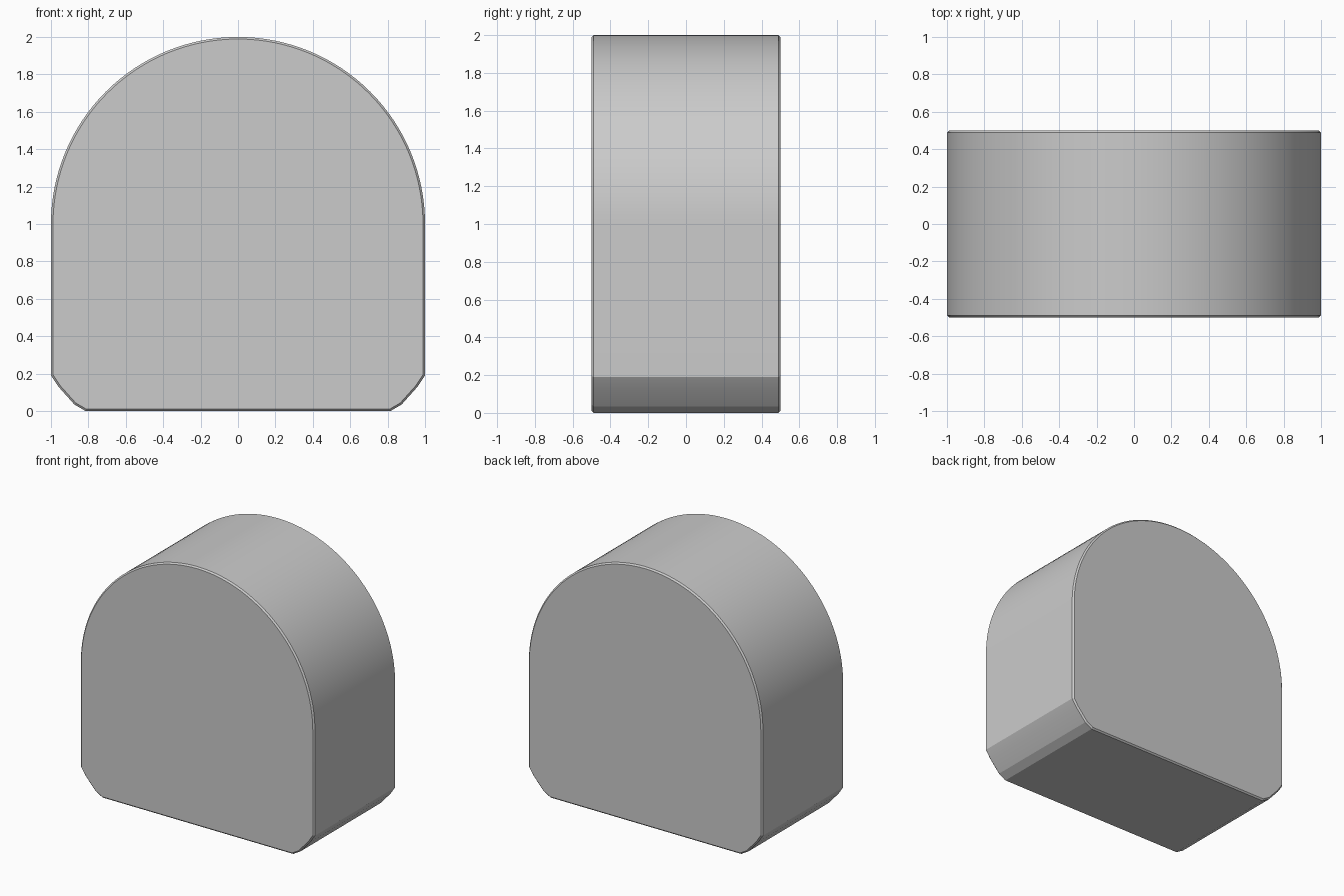
import bpy, bmesh, math

if "Cube" in bpy.data.objects:
    bpy.data.objects.remove(bpy.data.objects["Cube"])

# Half of the faceted bottom corner, from the base up to the wall
corner = [(0.815, 0.0), (0.875, 0.035), (0.96, 0.13), (1.0, 0.19)]

# Arch outline: right corner, semicircular top, mirrored left corner
SEGMENTS = 64
arch = [(math.cos(math.pi * i / SEGMENTS), 1 + math.sin(math.pi * i / SEGMENTS))
        for i in range(SEGMENTS + 1)]
outline = corner + arch + [(-x, z) for x, z in reversed(corner)]

# Extrude the outline through the depth
bm = bmesh.new()
front = bm.faces.new([bm.verts.new((x, -0.5, z)) for x, z in outline])
ext = bmesh.ops.extrude_face_region(bm, geom=[front], use_keep_orig=True)
back_verts = [g for g in ext["geom"] if isinstance(g, bmesh.types.BMVert)]
bmesh.ops.translate(bm, vec=(0, 1, 0), verts=back_verts)
bmesh.ops.recalc_face_normals(bm, faces=bm.faces)

# Thin chamfer around the front and back rims
rims = [e for e in bm.edges if abs(e.verts[0].co.y - e.verts[1].co.y) < 1e-5]
bmesh.ops.bevel(bm, geom=rims, offset=0.011, offset_type='OFFSET',
                segments=1, profile=0.5, affect='EDGES')
bmesh.ops.recalc_face_normals(bm, faces=bm.faces)

mesh = bpy.data.meshes.new("arched_block")
bm.to_mesh(mesh)
bm.free()
block = bpy.data.objects.new("arched_block", mesh)
bpy.context.collection.objects.link(block)

# Smooth the arch, keep the chamfers and corner facets crisp
bpy.context.view_layer.objects.active = block
block.select_set(True)
bpy.ops.object.shade_smooth_by_angle(angle=math.radians(10))
